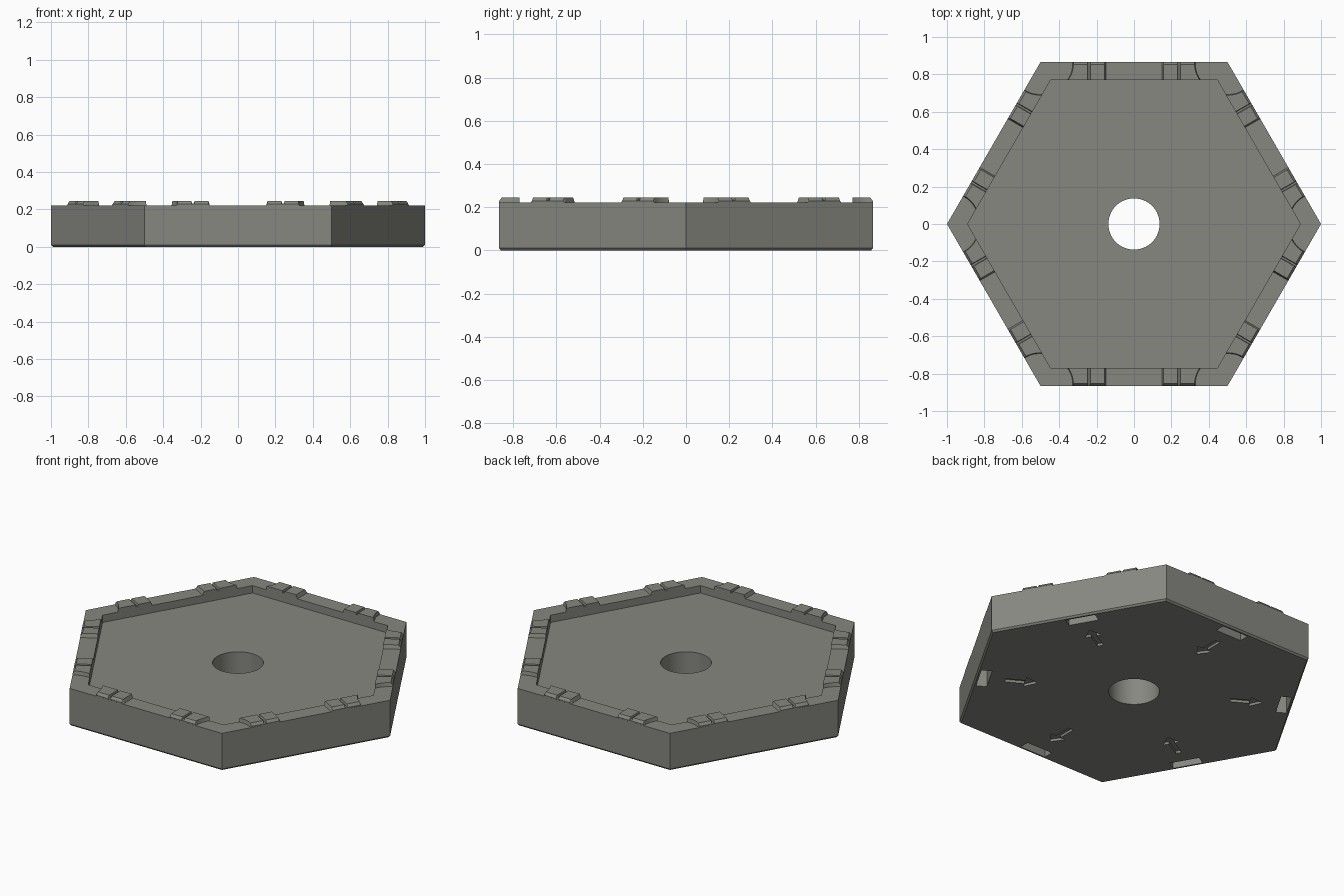
import bpy, bmesh, math
from mathutils import Matrix, Vector

if "Cube" in bpy.data.objects:
    bpy.data.objects.remove(bpy.data.objects["Cube"])

RIM, FLOOR, INNER = 0.222, 0.178, 0.89
APOTHEM = math.sqrt(3) / 2

grey = bpy.data.materials.new("warm grey")
grey.diffuse_color = (0.24, 0.245, 0.215, 1)
grey.use_nodes = True
grey.node_tree.nodes["Principled BSDF"].inputs["Base Color"].default_value = grey.diffuse_color


def finish(bm, name):
    bmesh.ops.recalc_face_normals(bm, faces=bm.faces)
    mesh = bpy.data.meshes.new(name)
    bm.to_mesh(mesh)
    bm.free()
    mesh.materials.append(grey)
    ob = bpy.data.objects.new(name, mesh)
    bpy.context.collection.objects.link(ob)
    return ob


def loft(bm, rings):
    """Skin a list of equal-length point rings and cap both ends."""
    rows = [[bm.verts.new(p) for p in ring] for ring in rings]
    n = len(rows[0])
    for a, b in zip(rows, rows[1:]):
        for i in range(n):
            j = (i + 1) % n
            bm.faces.new((a[i], a[j], b[j], b[i]))
    bm.faces.new(rows[0])
    bm.faces.new(rows[-1])


def polygon(radius, z, sides=6):
    return [Vector((radius * math.cos(math.tau * i / sides),
                    radius * math.sin(math.tau * i / sides), z)) for i in range(sides)]


def prism(bm, outline, z0, z1, turn):
    loft(bm, [[turn @ Vector((x, y, z)) for x, y in outline] for z in (z0, z1)])


# Turns local +x to face the middle of each side
turns = [Matrix.Rotation(math.radians(30 + 60 * k), 3, 'Z') for k in range(6)]

# Hexagonal tile with chamfered base and sunken top
bm = bmesh.new()
loft(bm, [polygon(0.99, 0), polygon(1, 0.01), polygon(1, RIM),
          polygon(INNER, RIM), polygon(INNER, FLOOR)])
tile = finish(bm, "hex_tile")

# Cutter: centre hole, magnet slots and direction arrows in the base
bm = bmesh.new()
loft(bm, [polygon(0.137, -0.1, 64), polygon(0.137, 0.4, 64)])
slot = [(0.79, -0.085), (0.848, -0.085), (0.848, 0.085), (0.79, 0.085)]
arrow = [(-0.088, -0.016), (0.02, -0.016), (0.02, -0.048), (0.088, 0),
         (0.02, 0.048), (0.02, 0.016), (-0.088, 0.016)]
for k, turn in enumerate(turns):
    prism(bm, slot, -0.05, 0.12, turn)
    way = 1 if k % 2 == 0 else -1
    prism(bm, [(0.615 + way * x, y) for x, y in arrow], -0.05, 0.015, turn)
cutter = finish(bm, "base_cutter")
cutter.hide_render = True

cut = tile.modifiers.new("cut", 'BOOLEAN')
cut.operation = 'DIFFERENCE'
cut.solver = 'EXACT'
cut.object = cutter
bpy.context.view_layer.objects.active = tile
tile.select_set(True)
bpy.ops.object.modifier_apply(modifier="cut")
bpy.data.objects.remove(cutter)
bpy.ops.object.shade_smooth_by_angle(angle=math.radians(30))


# Raised rim lugs: grooved, flared toward the corner, bevelled on the outside
def lug_ring(r, top, t, side):
    outer = 0.328 + 0.027 * (1 - t) ** 2
    base = RIM - 0.005
    groove = min(top, RIM + 0.010)
    prof = [(0.150, base), (0.150, RIM), (0.158, top), (0.233, top), (0.236, groove),
            (0.246, groove), (0.249, top), (outer - 0.004, top), (outer, RIM), (outer, base)]
    return [Vector((r, side * u, z)) for u, z in prof]


TOP = RIM + 0.022
r0, r1 = INNER * APOTHEM, APOTHEM - 0.012
bm = bmesh.new()
for turn in turns:
    for side in (-1, 1):
        rings = [lug_ring(r0 + (r1 - r0) * i / 5, TOP, i / 5, side) for i in range(6)]
        rings.append(lug_ring(APOTHEM - 0.0005, RIM + 0.006, 1, side))
        loft(bm, [[turn @ p for p in ring] for ring in rings])
finish(bm, "rim_lugs")
